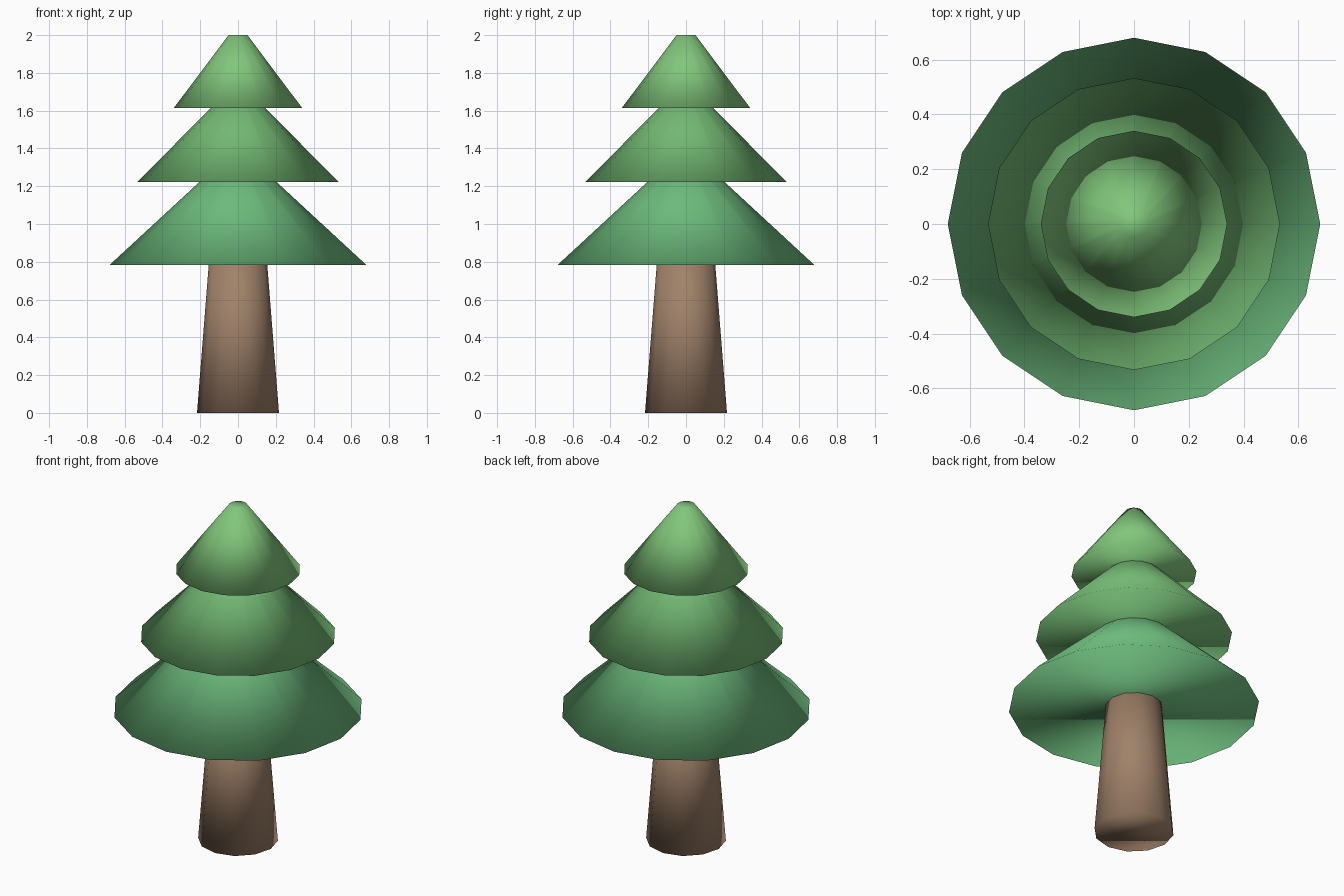
import bpy

if "Cube" in bpy.data.objects:
    bpy.data.objects.remove(bpy.data.objects["Cube"])


def frustum(name, sides, z0, r0, z1, r1, color):
    """Smooth-shaded, capped, tapering cylinder from z0 to z1."""
    bpy.ops.mesh.primitive_cone_add(
        vertices=sides, radius1=r0, radius2=r1, depth=z1 - z0,
        end_fill_type='NGON', location=(0, 0, (z0 + z1) / 2))
    obj = bpy.context.object
    obj.name = name
    bpy.ops.object.shade_smooth()
    mat = bpy.data.materials.new(name + "_color")
    mat.diffuse_color = (*color, 1)
    mat.use_nodes = True
    mat.node_tree.nodes["Principled BSDF"].inputs["Base Color"].default_value = mat.diffuse_color
    obj.data.materials.append(mat)
    return obj


# Trunk, running slightly up into the lowest tier
frustum("trunk", 12, 0, 0.217, 0.86, 0.149, (0.35, 0.22, 0.14))

# Foliage tiers: each tip is hidden inside the tier above
tiers = [
    ("lower_foliage", 0.783, 0.68, 1.365, 0.05, (0.15, 0.49, 0.20)),
    ("middle_foliage", 1.222, 0.533, 1.71, 0.05, (0.17, 0.48, 0.17)),
    ("upper_foliage", 1.614, 0.34, 2.0, 0.05, (0.22, 0.57, 0.20)),
]
for name, z0, r0, z1, r1, color in tiers:
    frustum(name, 16, z0, r0, z1, r1, color)
